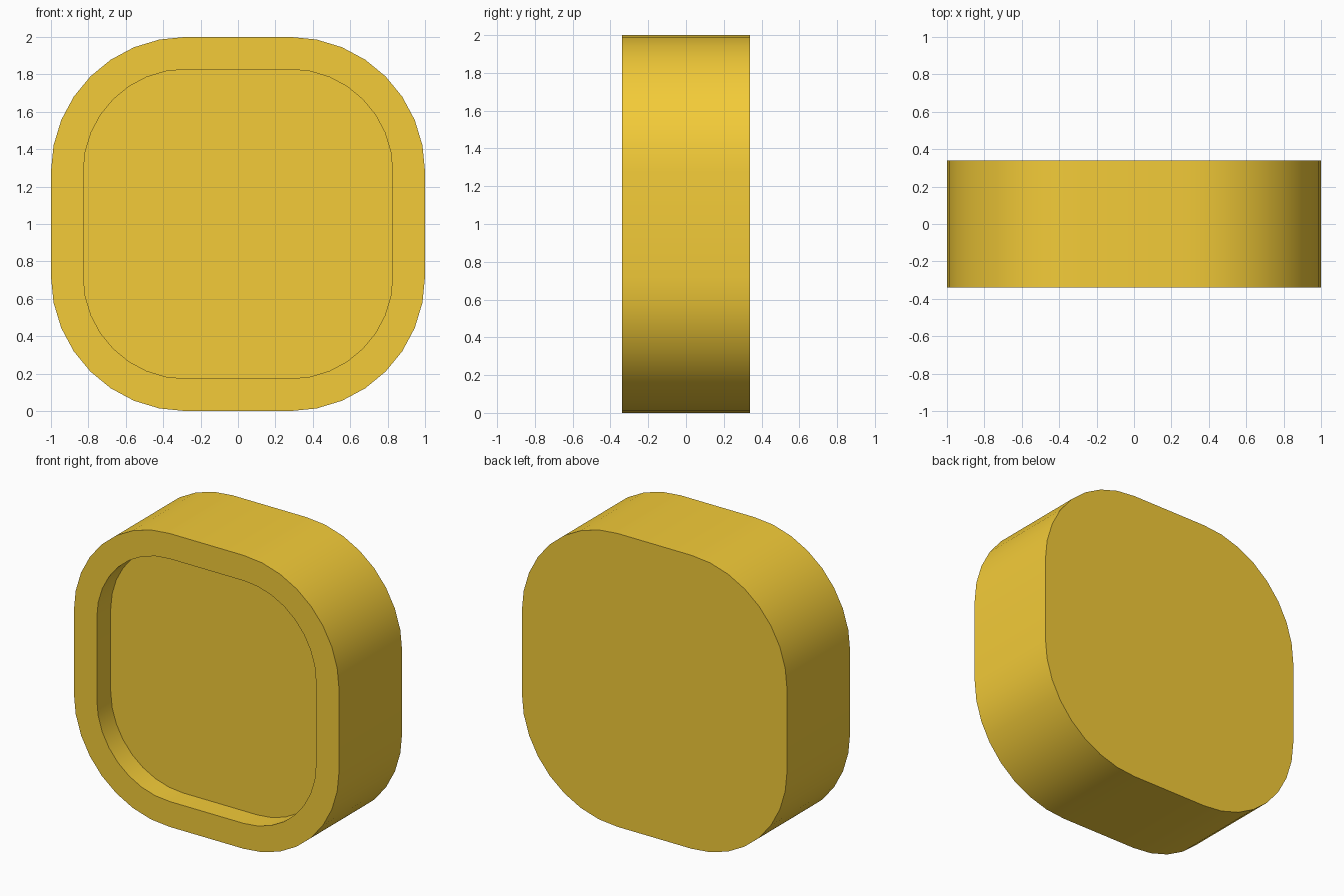
import bpy, bmesh
from math import sin, cos, pi

if "Cube" in bpy.data.objects:
    bpy.data.objects.remove(bpy.data.objects["Cube"])

HALF_DEPTH, CORNER, STEPS = 0.34, 0.28, 8


def ring(bm, half, y):
    """Rounded-square loop in the XZ plane, centred on z = 1."""
    r = half - CORNER
    verts = []
    for q, (sx, sz) in enumerate([(1, 1), (-1, 1), (-1, -1), (1, -1)]):
        for i in range(STEPS + 1):
            a = (q + i / STEPS) * pi / 2
            verts.append(bm.verts.new((sx * CORNER + r * cos(a), y,
                                       1 + sz * CORNER + r * sin(a))))
    return verts


bm = bmesh.new()
# back outline, front outline, recess lip, recess floor
rings = [ring(bm, 1.0, HALF_DEPTH), ring(bm, 1.0, -HALF_DEPTH),
         ring(bm, 0.827, -HALF_DEPTH), ring(bm, 0.827, -HALF_DEPTH + 0.15)]
for a, b in zip(rings, rings[1:]):
    for i in range(len(a)):
        j = (i + 1) % len(a)
        bm.faces.new((a[i], a[j], b[j], b[i]))
bm.faces.new(rings[0])
bm.faces.new(rings[-1])
bmesh.ops.recalc_face_normals(bm, faces=bm.faces)

mesh = bpy.data.meshes.new("recessed_block")
bm.to_mesh(mesh)
bm.free()
block = bpy.data.objects.new("recessed_block", mesh)
bpy.context.collection.objects.link(block)

# amber finish
mat = bpy.data.materials.new("amber")
mat.diffuse_color = (0.9, 0.6, 0.04, 1)
mat.use_nodes = True
mat.node_tree.nodes["Principled BSDF"].inputs["Base Color"].default_value = mat.diffuse_color
mesh.materials.append(mat)

# smooth rim, crisp edges
bpy.context.view_layer.objects.active = block
block.select_set(True)
bpy.ops.object.shade_smooth_by_angle(angle=pi / 6)
